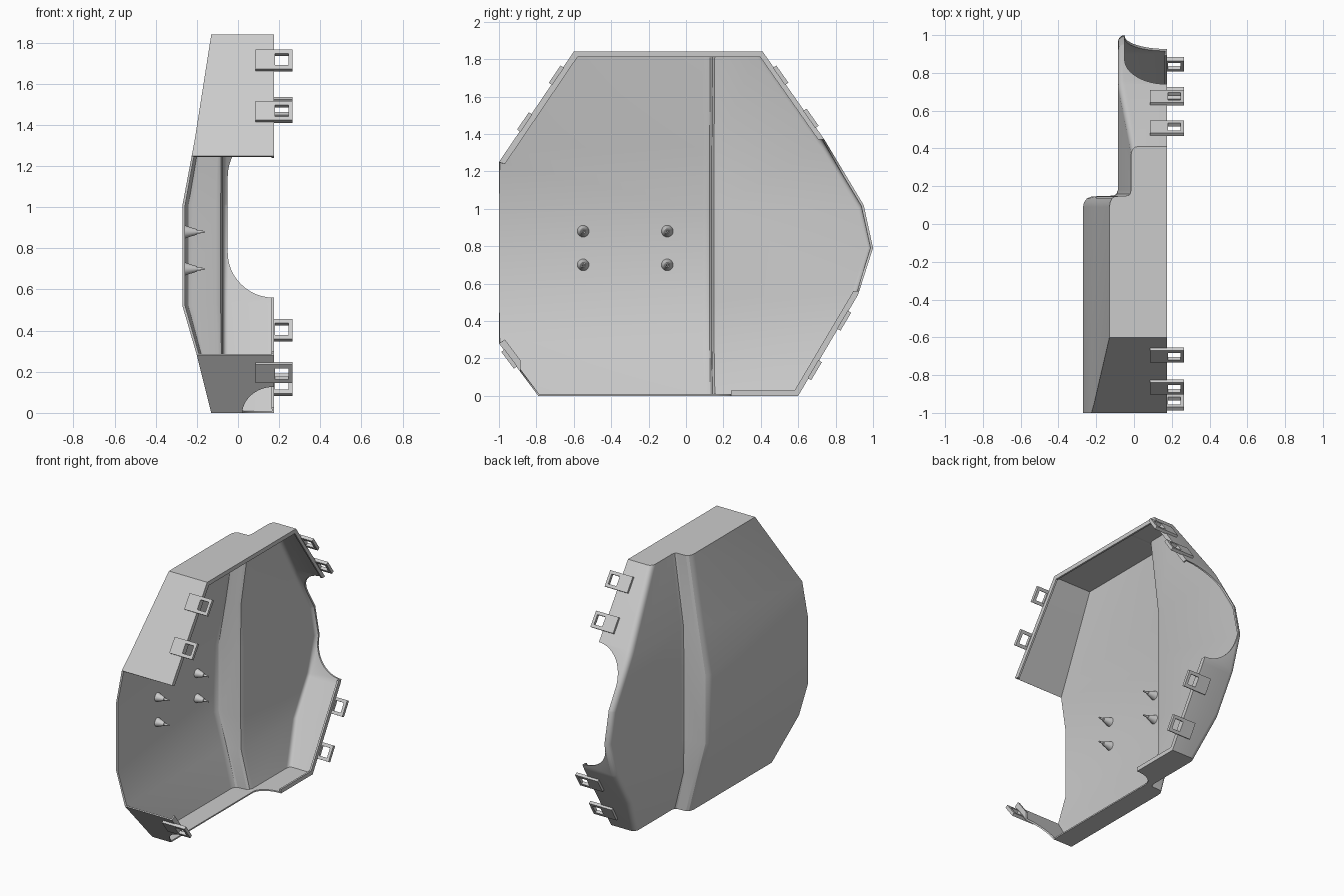
import bpy, bmesh, math
from mathutils import Vector, Matrix

if "Cube" in bpy.data.objects:
    bpy.data.objects.remove(bpy.data.objects["Cube"], do_unlink=True)

GREY = (0.6, 0.6, 0.6, 1)
mat = bpy.data.materials.new("plain grey plastic")
mat.use_nodes = True
mat.diffuse_color = GREY
mat.node_tree.nodes["Principled BSDF"].inputs["Base Color"].default_value = GREY

RIM = 0.175


def make_object(name, bm, smooth=False):
    mesh = bpy.data.meshes.new(name)
    bm.to_mesh(mesh)
    bm.free()
    ob = bpy.data.objects.new(name, mesh)
    bpy.context.collection.objects.link(ob)
    mesh.materials.append(mat)
    if smooth:
        bpy.ops.object.select_all(action='DESELECT')
        ob.select_set(True)
        bpy.context.view_layer.objects.active = ob
        bpy.ops.object.shade_smooth_by_angle(angle=math.radians(30))
    return ob


def interp(table, v):
    for (a, fa), (b, fb) in zip(table, table[1:]):
        if v <= b:
            return fa + (fb - fa) * (v - a) / (b - a)
    return table[-1][1]


# Outline in (y, z), counter-clockwise; the first edge is the open front
outline = [Vector(p) for p in (
    (-1, 1.25), (-1, 0.28), (-0.79, 0), (0.6, 0), (0.92, 0.54),
    (1.0, 0.79), (0.95, 1.02), (0.74, 1.37), (0.41, 1.84), (-0.6, 1.84))]
edges = list(zip(outline, outline[1:] + outline[:1]))

# Depth of the side panel by height, for the deep and the shallow half
deep = [(-0.2, -0.08), (0, -0.13), (0.28, -0.2), (0.52, -0.27), (1.01, -0.27),
        (1.33, -0.21), (1.84, -0.13), (2, -0.105)]
shallow = [(-0.2, 0.035), (0, -0.015), (0.28, -0.085), (1.33, -0.085),
           (1.84, -0.015), (2, 0.007)]
step = [(-1.2, 0), (0.09, 0), (0.115, 0.03), (0.135, 0.11), (0.146, 0.25),
        (0.15, 0.86), (0.158, 0.95), (0.18, 1), (1.2, 1)]
heights = sorted({z for z, _ in deep + shallow})

# Panel sheet, trimmed to the outline
bm = bmesh.new()
grid = [[bm.verts.new((interp(deep, z) * (1 - t) + interp(shallow, z) * t, y, z))
         for y, t in step] for z in heights]
for low, high in zip(grid, grid[1:]):
    for i in range(len(step) - 1):
        bm.faces.new((low[i], high[i], high[i + 1], low[i + 1]))
for a, b in edges:
    d = b - a
    bmesh.ops.bisect_plane(bm, geom=bm.verts[:] + bm.edges[:] + bm.faces[:], dist=1e-5,
                           plane_co=(0, a.x, a.y), plane_no=(0, d.y, -d.x), clear_outer=True)

# Side walls, then a narrow inward lip
border = [e for e in bm.edges if e.is_boundary
          and not all(v.co.y < -0.9999 for v in e.verts)]
rear = [e for e in border if all(v.co.y > 0.4 for v in e.verts)
        and not all(v.co.z > 1.8399 or v.co.z < 0.0001 for v in e.verts)]
for pull in ("wall", "lip"):
    out = bmesh.ops.extrude_edge_only(bm, edges=border)["geom"]
    for v in (g for g in out if isinstance(g, bmesh.types.BMVert)):
        if pull == "wall":
            v.co.x = RIM
        else:
            v.co.y *= 0.968
            v.co.z = 0.92 + (v.co.z - 0.92) * 0.968
    border = [g for g in out if isinstance(g, bmesh.types.BMEdge)]
bmesh.ops.bevel(bm, geom=rear, offset=0.035, segments=4, profile=0.5, affect='EDGES')
bmesh.ops.recalc_face_normals(bm, faces=bm.faces[:])
bm.faces.ensure_lookup_table()
panel_face = max(bm.faces, key=lambda f: f.calc_area() * (abs(f.normal.x) > 0.9))
if panel_face.normal.x > 0:
    bmesh.ops.reverse_faces(bm, faces=bm.faces[:])
shell = make_object("cover_shell", bm)
solid = shell.modifiers.new("thickness", 'SOLIDIFY')
solid.thickness = 0.013
solid.offset = -1


# Rounded notches cut into the walls
def notch(name, start, end, depth, radius, to_point, sweep):
    pts = [(0.4, start)]
    for k in range(13):
        a = math.pi / 2 * k / 12
        pts.append((RIM - (RIM - depth) * math.sin(a), start + radius * (1 - math.cos(a))))
    pts += [(x, start + end - s) for x, s in reversed(pts)]
    bm = bmesh.new()
    face = bm.faces.new([bm.verts.new(to_point(x, s)) for x, s in pts])
    out = bmesh.ops.extrude_face_region(bm, geom=[face])["geom"]
    bmesh.ops.translate(bm, verts=[g for g in out if isinstance(g, bmesh.types.BMVert)],
                        vec=sweep)
    bmesh.ops.recalc_face_normals(bm, faces=bm.faces[:])
    cutter = make_object(name, bm)
    cutter.hide_render = True
    cutter.hide_set(True)
    cutter.display_type = 'WIRE'
    cut = shell.modifiers.new(name, 'BOOLEAN')
    cut.operation = 'DIFFERENCE'
    cut.solver = 'EXACT'
    cut.object = cutter


notch("rear_notch_cutter", 0.56, 1.37, -0.05, 0.22, lambda x, s: (x, 0.65, s), (0, 0.5, 0))
notch("bottom_notch_cutter", -0.885, 0.24, 0.02, 0.1, lambda x, s: (x, s, -0.1), (0, 0, 0.3))

# Bake the cuts into the shell and drop the cutters
bpy.context.view_layer.update()
baked = bpy.data.meshes.new_from_object(
    shell.evaluated_get(bpy.context.evaluated_depsgraph_get()))
shell.modifiers.clear()
shell.data = baked
for ob in [o for o in bpy.data.objects if o.name.endswith("_cutter")]:
    bpy.data.objects.remove(ob, do_unlink=True)
bpy.ops.object.select_all(action='DESELECT')
shell.select_set(True)
bpy.context.view_layer.objects.active = shell
bpy.ops.object.shade_smooth_by_angle(angle=math.radians(30))


# Snap clips: a plate on the wall and an open loop beyond the rim
def clip(name, edge, height):
    a, b = edges[edge]
    d = (b - a).normalized()
    p = a + (b - a) * (height - a.y) / (b.y - a.y) + Vector((d.y, -d.x)) * 0.006
    frame = Matrix(((1, 0, 0, 0), (0, d.x, d.y, p.x), (0, d.y, -d.x, p.y), (0, 0, 0, 1)))
    bm = bmesh.new()
    for x0, x1, s0, s1 in ((0.085, 0.18, -0.056, 0.056), (0.245, 0.265, -0.056, 0.056),
                           (0.18, 0.245, -0.056, -0.034), (0.18, 0.245, 0.034, 0.056)):
        box = Matrix.Translation(((x0 + x1) / 2, (s0 + s1) / 2, 0)) @ Matrix.Diagonal(
            (x1 - x0, s1 - s0, 0.022, 1))
        bmesh.ops.create_cube(bm, size=1, matrix=frame @ box)
    bmesh.ops.recalc_face_normals(bm, faces=bm.faces[:])
    make_object(name, bm)


for name, edge, height in (
        ("front_top_clip_upper", 9, 1.71), ("front_top_clip_lower", 9, 1.46),
        ("rear_top_clip_upper", 7, 1.71), ("rear_top_clip_lower", 7, 1.48),
        ("rear_bottom_clip_upper", 3, 0.405), ("rear_bottom_clip_lower", 3, 0.14),
        ("front_bottom_clip", 1, 0.2)):
    clip(name, edge, height)

# Tapered pegs on the inside of the panel
for i, (y, z) in enumerate((y, z) for y in (-0.55, -0.1) for z in (0.7, 0.88)):
    bm = bmesh.new()
    for x0, x1, r0, r1 in ((-0.262, -0.2, 0.033, 0.013), (-0.2, -0.163, 0.008, 0.005)):
        bmesh.ops.create_cone(
            bm, cap_ends=True, segments=20, radius1=r0, radius2=r1, depth=x1 - x0,
            matrix=Matrix.Translation(((x0 + x1) / 2, y, z)) @ Matrix.Rotation(math.pi / 2, 4, 'Y'))
    make_object(f"peg_{i + 1}", bm, smooth=True)
